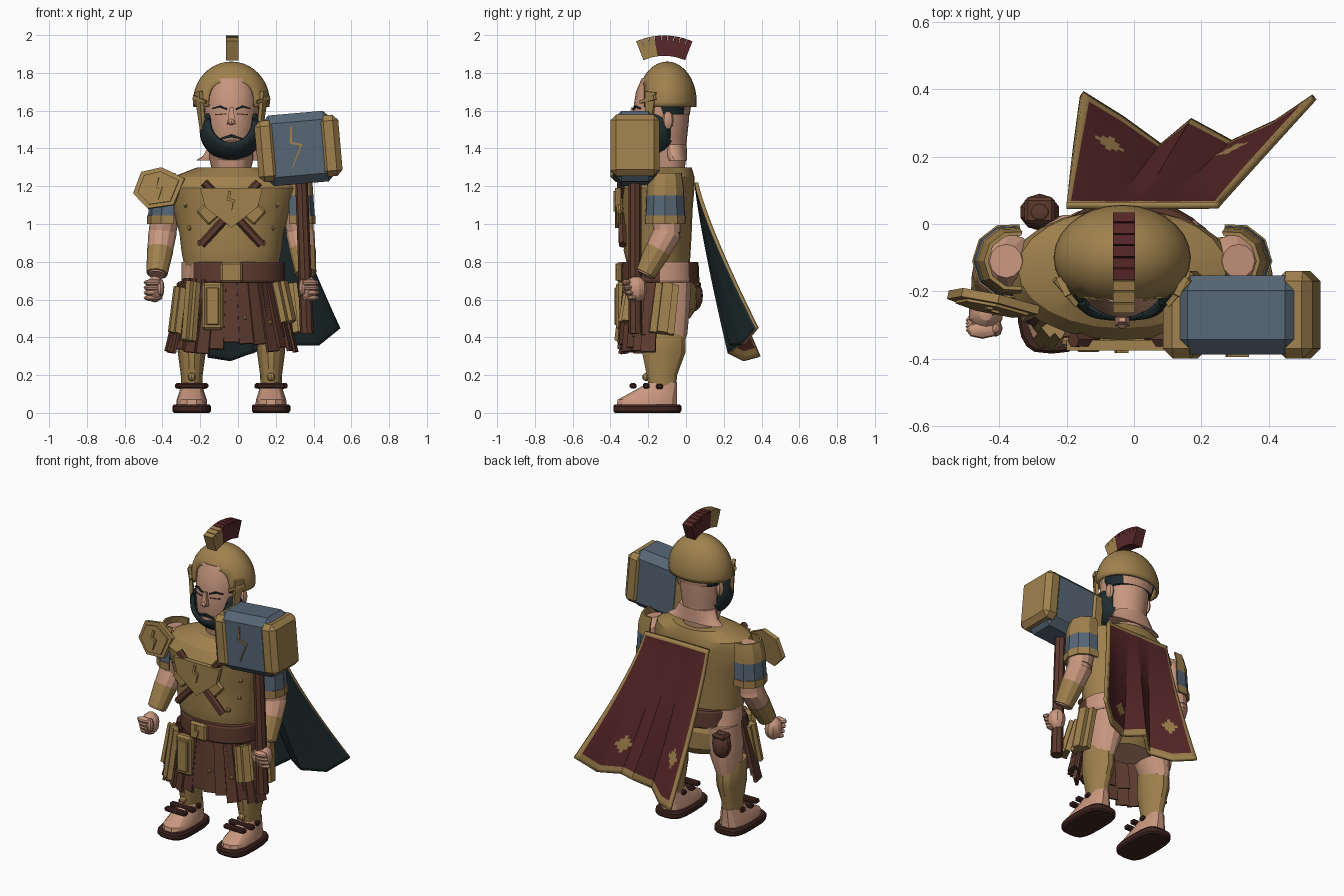
import bpy, bmesh, random
from math import sin, cos, pi, radians, sqrt, copysign
from mathutils import Vector, Matrix, Euler

random.seed(4)
if "Cube" in bpy.data.objects:
    bpy.data.objects.remove(bpy.data.objects["Cube"])
CX = -0.035          # body midline
parts = []


def material(name, r, g, b):
    m = bpy.data.materials.new(name)
    m.use_nodes = True
    m.diffuse_color = (r, g, b, 1)
    m.node_tree.nodes["Principled BSDF"].inputs["Base Color"].default_value = (r, g, b, 1)
    return m


GOLD = material("old gold", 0.35, 0.22, 0.075)
SKIN = material("skin", 0.58, 0.31, 0.21)
BROWN = material("leather brown", 0.107, 0.042, 0.027)
DARK = material("dark leather", 0.05, 0.018, 0.014)
MAROON = material("maroon", 0.095, 0.02, 0.021)
BLUE = material("steel blue", 0.095, 0.135, 0.18)
TEAL = material("dark teal", 0.014, 0.026, 0.028)


def finish(name, bm, *mats, normals=True):
    if normals:
        bmesh.ops.recalc_face_normals(bm, faces=bm.faces)
    me = bpy.data.meshes.new(name)
    bm.to_mesh(me)
    bm.free()
    ob = bpy.data.objects.new(name, me)
    for m in mats:
        me.materials.append(m)
    bpy.context.collection.objects.link(ob)
    parts.append(ob)
    return ob


def loft(name, rings, *mats, rule=None):
    bm = bmesh.new()
    rows = [[bm.verts.new(p) for p in ring] for ring in rings]
    n = len(rows[0])
    for a, b in zip(rows, rows[1:]):
        for i in range(n):
            bm.faces.new((a[i], a[(i + 1) % n], b[(i + 1) % n], b[i]))
    bm.faces.new(rows[0])
    bm.faces.new(rows[-1])
    if rule:
        for f in bm.faces:
            f.material_index = rule(f.calc_center_median())
    return finish(name, bm, *mats)


def oval(z, rx, y0, y1, cx=CX, n=24, power=1):
    yc, ry = (y0 + y1) / 2, (y1 - y0) / 2
    bulge = lambda v: copysign(abs(v) ** power, v)
    return [(cx + rx * bulge(cos(2 * pi * i / n)), yc + ry * bulge(sin(2 * pi * i / n)), z) for i in range(n)]


def tube(name, pts, radii, mat, n=12):
    pts = [Vector(p) for p in pts]
    rings = []
    for i, p in enumerate(pts):
        d = pts[max(i - 1, 0)] - pts[min(i + 1, len(pts) - 1)]
        q = Vector((0, 0, 1)).rotation_difference(d)
        rings.append([p + q @ Vector((radii[i] * cos(2 * pi * k / n), radii[i] * sin(2 * pi * k / n), 0))
                      for k in range(n)])
    return loft(name, rings, mat)


def slab(name, a, b, w0, w1, t, normal, mat):
    a, b, nrm = Vector(a), Vector(b), Vector(normal).normalized()
    side = (b - a).cross(nrm).normalized()
    ring = lambda p, w: [p + side * w * s + nrm * t * u for s, u in ((-1, -1), (1, -1), (1, 1), (-1, 1))]
    return loft(name, [ring(a, w0 / 2), ring(b, w1 / 2)], mat)


def blob(name, loc, scale, mat, u=12, v=8):
    bm = bmesh.new()
    bmesh.ops.create_uvsphere(bm, u_segments=u, v_segments=v, radius=1,
                              matrix=Matrix.Translation(loc) @ Matrix.Diagonal((*scale, 1)))
    return finish(name, bm, mat)


def face_shell(name, loc, scale, mat, hole, keep, floor):
    """Ellipsoid shell with a clean rounded opening around the face."""
    hx, hz, cz, e = hole
    ratio = lambda p: (abs((p.x - CX) / hx) ** e + abs((p.z - cz) / hz) ** e) ** (1 / e)
    bm = bmesh.new()
    bmesh.ops.create_uvsphere(bm, u_segments=28, v_segments=20, radius=1,
                              matrix=Matrix.Translation(loc) @ Matrix.Diagonal((*scale, 1)))
    def drop(c):
        return not keep(c) or (c.y < loc[1] and ratio(c) < 1)
    bmesh.ops.delete(bm, geom=[f for f in bm.faces if drop(f.calc_center_median())], context="FACES")
    for v in [v for v in bm.verts if v.is_boundary]:
        q = ratio(v.co)
        if v.co.y < loc[1] - .02 and .75 < q < 1.3 and v.co.z > floor:
            v.co.x, v.co.z = CX + (v.co.x - CX) / q, cz + (v.co.z - cz) / q
            k = 1 - ((v.co.x - loc[0]) / scale[0]) ** 2 - ((v.co.z - loc[2]) / scale[2]) ** 2
            v.co.y = loc[1] - scale[1] * sqrt(max(k, 0))
        else:
            v.co.z = max(v.co.z, floor)
    ob = finish(name, bm, mat)
    ob.modifiers.new("shell", "SOLIDIFY").thickness = .018


def box(name, loc, size, mat, bevel=0.0, rot=(0, 0, 0)):
    bm = bmesh.new()
    bmesh.ops.create_cube(bm, size=1, matrix=Matrix.Diagonal((*size, 1)))
    if bevel:
        bmesh.ops.bevel(bm, geom=bm.edges[:], offset=bevel, segments=1, affect="EDGES")
    bm.transform(Matrix.Translation(loc) @ Euler(rot).to_matrix().to_4x4())
    return finish(name, bm, mat)


def plate(name, outline, loc, t, mat, rot=(0, 0, 0), scale=1.0):
    r = Euler(rot).to_matrix()
    ring = lambda y: [Vector(loc) + r @ Vector((x * scale, y, z * scale)) for x, z in outline]
    return loft(name, [ring(-t / 2), ring(t / 2)], mat)


def sleeve(name, s, levels, mat):
    """Curved plate around the outer side of an arm."""
    rings = []
    for z, d, r in levels:
        arc = [radians(-105 + 35 * k) for k in range(7)]
        point = lambda a, r: (CX + s * (d + r * cos(a)), -.11 + r * sin(a), z)
        rings.append([point(a, r) for a in arc] + [point(a, r - .012) for a in reversed(arc)])
    loft(name, rings, mat)


BOLT = [(-.3, 1), (.0, .95), (-.15, .3), (.35, .15), (.0, -1), (.1, -.05), (-.42, .1)]

# Cuirass
loft("cuirass", [oval(.78, .25, -.31, .02), oval(.86, .265, -.33, .025), oval(.95, .275, -.32, .03),
                 oval(1.08, .31, -.34, .035), oval(1.19, .345, -.345, .045), oval(1.25, .31, -.31, .045),
                 oval(1.3, .18, -.235, .03)], GOLD)
for s in (-1, 1):
    for x, z, y in ((.24, 1.1, -.265), (.22, .98, -.25), (.17, .9, -.29)):
        blob("cuirass_rivet", (CX + s * x, y, z), (.015, .015, .015), GOLD, 6, 4)
    # Crossed chest hammers
    tube("emblem_handle", [(CX - s * .16, -.335, .89), (CX + s * .145, -.345, 1.22)], [.023, .023], BROWN, 6)
    box("emblem_head", (CX + s * .09, -.352, 1.085), (.17, .03, .1), GOLD, .01, (0, s * radians(42), 0))
plate("emblem_plate", [(-.165, .1), (.165, .1), (.14, .0), (0, -.11), (-.14, 0)], (CX, -.36, 1.09), .03, GOLD)
plate("emblem_bolt", BOLT, (CX, -.379, 1.12), .009, GOLD, scale=.055)

# Hips, belt and buckle
loft("hips", [oval(.5, .14, -.2, .02), oval(.55, .23, -.26, .055), oval(.66, .265, -.28, .06), oval(.7, .265, -.28, .04),
              oval(.8, .265, -.28, .02)],
     SKIN, GOLD, rule=lambda c: int(c.y > -.03 and abs(c.x - CX) < .23))
bare = lambda c: int((c.x > .1 and -.13 < c.y < .02) or (c.x < -.2 and -.26 < c.y < -.1))
loft("belt", [oval(z, rx, -.34 - e, .065 + e, -.01, 24, .9) for z, rx, e in (
    (.69, .252, 0), (.7, .258, .006), (.79, .258, .002), (.8, .252, -.004))], BROWN, SKIN, rule=bare)
box("buckle", (CX, -.35, .745), (.12, .035, .11), GOLD, .012)
plate("buckle_bolt", BOLT, (CX, -.37, .745), .009, GOLD, scale=.045)
blob("back_pouch", (-.28, .035, .62), (.06, .055, .085), BROWN, 10, 8)
box("back_pouch_flap", (-.28, .04, .68), (.09, .08, .03), BROWN, .01)

# Leather skirt strips with rivets
for layer, count in ((0, 13), (1, 10)):
    for i in range(count):
        a = radians(80) * (2 * i / (count - 1) - 1)
        top = Vector((CX + .25 * sin(a), -.15 - .17 * cos(a), .71))
        end = Vector((CX + (.345 - .02 * layer) * sin(a), -.17 - (.18 - .02 * layer) * cos(a),
                      .33 + .05 * layer + random.uniform(-.02, .05)))
        slab("skirt_strip", top, end, .066, .08, .009, (sin(a), -cos(a), .25), BROWN)
        if layer == 0 and i % 2:
            blob("skirt_rivet", top.lerp(end, .6) + Vector((sin(a), -cos(a), 0)) * .012, (.013,) * 3, GOLD, 6, 4)

# Hanging gold plates and cases
for a, b, w in (((-.235, -.3, .69), (-.26, -.335, .38), .085), ((-.3, -.22, .66), (-.33, -.25, .42), .075),
                ((.22, -.27, .69), (.265, -.305, .48), .1), ((.27, -.1, .68), (.3, -.13, .42), .125)):
    n = Vector((a[0] - CX, a[1] + .14, .08))
    slab("tasset", a, b, w, w * 1.05, .016, n, GOLD)
    slab("tasset_ridge", Vector(a) + n * .08, Vector(b) + n * .08, w * .45, w * .45, .016, n, GOLD)
box("belt_book", (-.135, -.345, .565), (.11, .05, .25), GOLD, .012)
box("belt_book_cover", (-.135, -.372, .565), (.07, .015, .2), GOLD, .005)

# Legs, arms and their armour
for s, side in ((-1, "right"), (1, "left")):
    X = lambda d: CX + s * d
    lx = X(.21)
    loft(side + "_thigh", [oval(z, r, y0, y1, X(d), 14) for z, r, y0, y1, d in (
        (.7, .115, -.24, .03, .15), (.58, .105, -.23, .025, .17), (.42, .07, -.2, .01, .205), (.36, .06, -.19, -.01, .21))], SKIN)
    loft(side + "_greave", [oval(z, r, y0, y1, lx, 14) for z, r, y0, y1 in (
        (.14, .056, -.2, -.05), (.2, .058, -.21, -.045), (.32, .074, -.235, .0), (.4, .078, -.23, .0),
        (.46, .07, -.23, -.03))], GOLD)
    loft(side + "_foot", [oval(z, r, y0, -.045, lx, 14, .8) for z, r, y0 in (
        (.045, .082, -.37), (.07, .08, -.365), (.105, .068, -.3), (.16, .052, -.2))], SKIN)
    loft(side + "_sole", [oval(z, r, -.385 + e, -.025 - e, lx, 20, .6) for z, r, e in (
        (0, .094, .008), (.01, .102, 0), (.035, .102, 0), (.045, .094, .008))], DARK)
    for y, z, w in ((-.14, .14, .15), (-.21, .143, .175), (-.28, .143, .15)):
        box(side + "_ankle_strap", (lx, y, z), (w, .036, .028), DARK, .007)
    blob(side + "_greave_stud", (lx, -.21, .19), (.022,) * 3, GOLD, 8, 6)

    shoulder, elbow = Vector((X(.335), -.11, 1.2)), Vector((X(.365), -.1, .95))
    wrist, hand = Vector((X(.395), -.22, .73)), Vector((X(.405), -.265, .655))
    tube(side + "_upper_arm", [shoulder + Vector((s * .01, 0, .045)), shoulder, shoulder.lerp(elbow, .5), elbow],
         [.05, .08, .08, .072], SKIN)
    tube(side + "_forearm", [elbow + Vector((0, 0, .05)), elbow, elbow.lerp(wrist, .5), wrist], [.06, .075, .066, .045], SKIN)
    tube(side + "_bracer", [elbow.lerp(wrist, .4), wrist.lerp(elbow, .03)], [.07, .056], GOLD)
    blob(side + "_palm", hand, (.052, .058, .07), SKIN, 10, 8)
    for k in range(4):
        blob(side + "_finger", hand + Vector((s * .01, -.05 + .01 * k, .035 - .027 * k)), (.05, .026, .018), SKIN, 8, 6)
    blob(side + "_thumb", hand + Vector((-s * .03, -.045, .01)), (.02, .025, .045), SKIN, 8, 6)
    # Sleeve plates: gold, blue band, gold trim
    sleeve(side + "_sleeve_cap", s, [(1.15, .33, .104), (1.21, .33, .1), (1.27, .32, .09)], GOLD)
    sleeve(side + "_sleeve_band", s, [(1.045, .333, .108), (1.15, .33, .104)], BLUE)
    sleeve(side + "_sleeve_trim", s, [(1.0, .334, .112), (1.045, .333, .113)], GOLD)

# Faceted shield over the right shoulder
HEX = [(-.14, -.03), (-.1, .085), (.01, .11), (.135, .05), (.08, -.09), (-.06, -.11)]
TURN = (radians(-8), 0, radians(-12))
plate("shoulder_shield_rim", HEX, (-.415, -.235, 1.19), .026, GOLD, TURN)
plate("shoulder_shield_face", HEX, (-.418, -.243, 1.19), .026, GOLD, TURN, .8)
plate("shoulder_bolt", BOLT, (-.42, -.259, 1.19), .009, GOLD, TURN, .06)

# Head
loft("head", [oval(1.27, .1, -.19, -.01), oval(1.34, .115, -.2, .0), oval(1.39, .115, -.255, .0), oval(1.45, .128, -.275, .005),
              oval(1.54, .138, -.28, .015), oval(1.62, .142, -.278, .02), oval(1.7, .138, -.265, .02),
              oval(1.77, .12, -.235, 0)], SKIN)
loft("neck_skin", [oval(1.335, .19, -.1, .006), oval(1.36, .15, -.12, .006), oval(1.42, .118, -.14, .003)], SKIN)
slab("nose", (CX, -.276, 1.615), (CX, -.289, 1.53), .02, .044, .015, (0, -1, .15), SKIN)
blob("nose_tip", (CX, -.295, 1.54), (.019, .017, .017), SKIN, 8, 6)
blob("mouth", (CX, -.273, 1.437), (.032, .014, .009), SKIN, 8, 6)
for s in (-1, 1):
    blob("ear", (CX + s * .14, -.095, 1.55), (.02, .03, .05), SKIN, 8, 6)
    F = lambda x, y, z: (CX + s * x, y, z)
    out = (s * .4, -1, 0)
    slab("inner_eyebrow", F(.025, -.277, 1.608), F(.062, -.266, 1.622), .009, .01, .006, out, TEAL)
    slab("outer_eyebrow", F(.06, -.266, 1.622), F(.1, -.243, 1.612), .01, .005, .006, out, TEAL)
    slab("eyelid", F(.03, -.276, 1.582), F(.085, -.252, 1.58), .006, .005, .005, out, BROWN)
    slab("moustache", F(0, -.28, 1.467), F(.06, -.263, 1.45), .016, .008, .008, (s * .3, -1, 0), TEAL)
face_shell("beard", (CX, -.165, 1.49), (.168, .135, .155), TEAL, (.122, .13, 1.555, 2),
           lambda c: c.z < 1.6 and c.y < -.075, 1.3)
loft("hair", [oval(1.58, .145, -.2, .02), oval(1.645, .165, -.2, .03)], TEAL, SKIN,
     rule=lambda c: int(c.y > -.03 and abs(c.x - CX) < .12))

# Helmet
face_shell("helmet", (CX, -.1, 1.645), (.204, .157, .215), GOLD, (.128, .135, 1.62, 3), lambda c: c.z > 1.6, 1.62)
for s in (-1, 1):
    slab("cheek_guard", (CX + s * .175, -.185, 1.7), (CX + s * .152, -.2, 1.5), .06, .03, .01, (s, -.5, 0), GOLD)
    slab("temple_trim", (CX + s * .2, -.165, 1.67), (CX + s * .135, -.24, 1.645), .025, .015, .008, (s * .7, -1, 0), GOLD)

# Crest: fan of wedges, gold in front
for i in range(9):
    a = radians(-21 + 42 * i / 8)
    d, t = Vector((0, sin(a), cos(a))), Vector((0, cos(a), -sin(a)))
    base = Vector((CX + .005, -.115, 1.62))
    slab("crest_segment", base + d * .27, base + d * .378, .066, .066, .0165 if i % 2 else .0145, t, GOLD if i < 3 else MAROON)

# War hammer
TILT = (0, radians(-5), 0)
M = Matrix.Translation((.32, -.27, 1.4)) @ Euler(TILT).to_matrix().to_4x4()
box("hammer_block", M @ Vector((0, 0, 0)), (.38, .235, .375), BLUE, .045, TILT)
for s in (-1, 1):
    box("hammer_cap", M @ Vector((s * .168, 0, 0)), (.11, .26, .325), GOLD, .03, TILT)
CRACK = [(-.2, 1), (-.12, 1), (-.2, .25), (.3, .1), (-.25, -1), (-.3, -1), (.18, .02), (-.32, .2)]
plate("hammer_crack", CRACK, M @ Vector((-.01, -.12, .01)), .009, GOLD, TILT, .11)
tube("hammer_handle", [(.335, -.27, 1.25), (.35, -.27, .85), (.365, -.268, .42)], [.033, .034, .037], BROWN, 8)

# Cape: maroon outside, teal lining, gold border and patches
HEM = [(.53, .385, .45), (.42, .31, .36), (.29, .25, .36), (.17, .315, .38), (.08, .24, .32), (-.03, .32, .28), (-.15, .395, .3)]
NU, NV = 36, 40
bm = bmesh.new()
grid = []
for j in range(NV + 1):
    v = j / NV
    row = []
    for i in range(NU + 1):
        u = i / NU * (len(HEM) - 1)
        k = min(int(u), len(HEM) - 2)
        low = Vector(HEM[k]).lerp(Vector(HEM[k + 1]), u - k)
        top = Vector((.25 - .45 * i / NU, .065, 1.22))
        row.append(bm.verts.new((top.x + (low.x - top.x) * v ** 1.25, top.y + (low.y - top.y) * v ** 1.2,
                                 top.z + (low.z - top.z) * v)))
    grid.append(row)
for j in range(NV):
    for i in range(NU):
        f = bm.faces.new((grid[j][i], grid[j][i + 1], grid[j + 1][i + 1], grid[j + 1][i]))
        f.normal_update()
        if f.normal.y < 0:
            f.normal_flip()
        patch = abs(i - 9) + abs(j - 31) < 3 or abs(i - 30) + abs(j - 28) < 3
        f.material_index = 2 if patch or i in (0, NU - 1) or j == 0 or j >= NV - 2 else 0
cape = finish("cape", bm, MAROON, TEAL, GOLD, TEAL, normals=False)
mod = cape.modifiers.new("lining", "SOLIDIFY")
mod.thickness, mod.offset, mod.material_offset, mod.material_offset_rim = .02, -1, 1, 0

# Smooth rounded forms, keep hard edges
for ob in bpy.context.selected_objects:
    ob.select_set(False)
for ob in parts:
    ob.select_set(True)
bpy.context.view_layer.objects.active = cape
bpy.ops.object.shade_smooth_by_angle(angle=radians(25))
